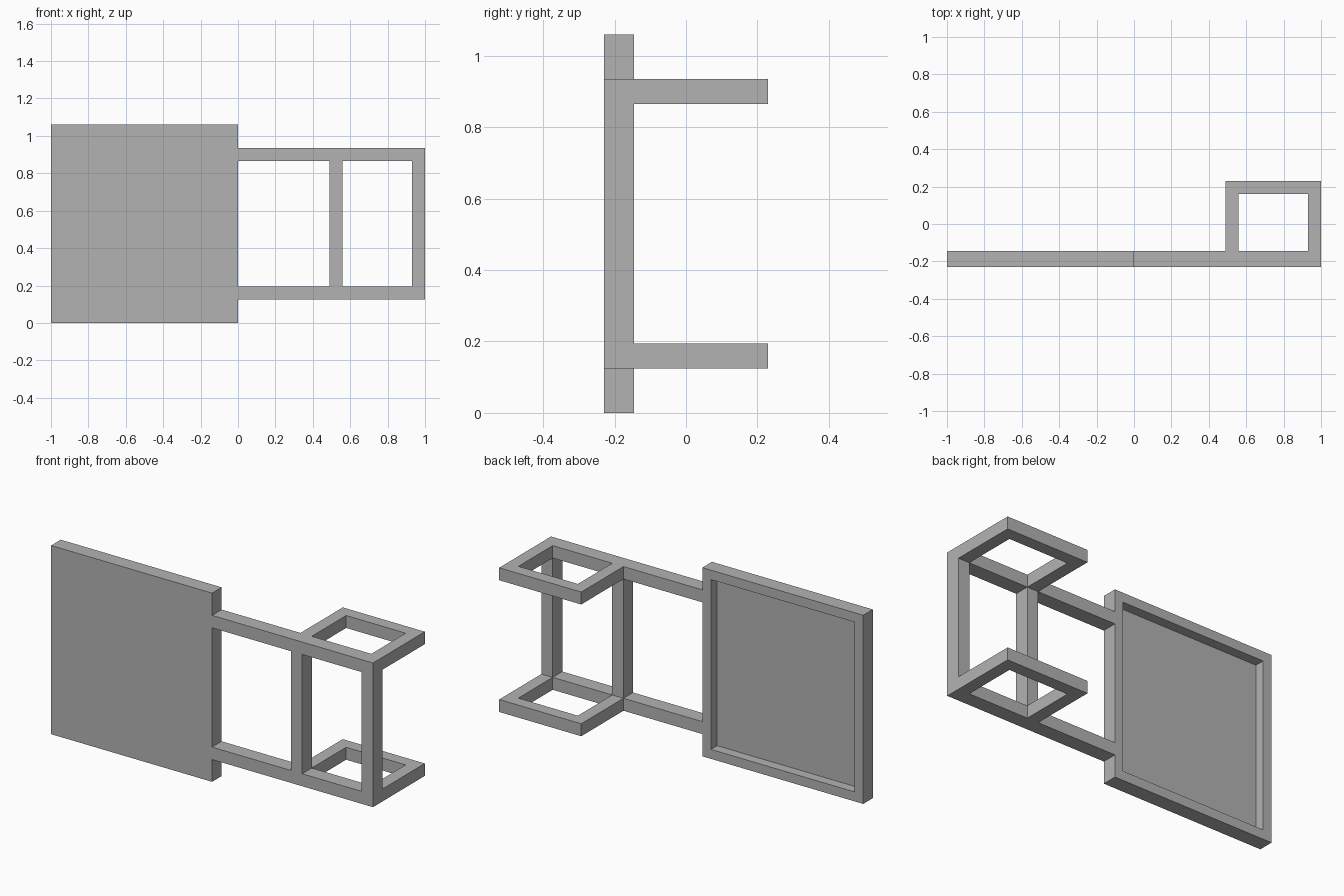
import bpy
import bmesh
from mathutils import Vector

default = bpy.data.objects.get("Cube")
if default:
    bpy.data.objects.remove(default, do_unlink=True)

grey = bpy.data.materials.new("plain_grey")
grey.use_nodes = True
COLOUR = (0.45, 0.45, 0.45, 1.0)
grey.diffuse_color = COLOUR
grey.node_tree.nodes["Principled BSDF"].inputs["Base Color"].default_value = COLOUR

# Shared dimensions
FRONT, MID, BACK = -0.23, -0.145, 0.23
BAR = 0.07
HEIGHT = 1.06
POST_X, END_X = 0.49, 1.0
RAIL_LOW, RAIL_HIGH = 0.125, 0.865


def finish(bm, name):
    bmesh.ops.recalc_face_normals(bm, faces=bm.faces)
    mesh = bpy.data.meshes.new(name)
    bm.to_mesh(mesh)
    bm.free()
    mesh.materials.append(grey)
    obj = bpy.data.objects.new(name, mesh)
    bpy.context.collection.objects.link(obj)
    return obj


def extrude(bm, offset):
    """Turn the flat faces in bm into a solid along offset."""
    result = bmesh.ops.extrude_face_region(bm, geom=bm.faces[:], use_keep_orig=True)
    verts = [g for g in result["geom"] if isinstance(g, bmesh.types.BMVert)]
    bmesh.ops.translate(bm, verts=verts, vec=offset)


# Panel with a recessed back
bm = bmesh.new()
bmesh.ops.create_cube(bm, size=1)
bmesh.ops.scale(bm, verts=bm.verts, vec=(1, MID - FRONT, HEIGHT))
bmesh.ops.translate(bm, verts=bm.verts, vec=(-0.5, (FRONT + MID) / 2, HEIGHT / 2))
bm.normal_update()
back = max(bm.faces, key=lambda f: f.normal.y)
bmesh.ops.inset_region(bm, faces=[back], thickness=0.053, use_even_offset=True)
floor = bmesh.ops.extrude_discrete_faces(bm, faces=[back])["faces"][0]
bmesh.ops.translate(bm, verts=floor.verts, vec=(0, -0.055, 0))
finish(bm, "recessed_panel")

# Front frame: two rails and two posts in one piece, with two open windows
bm = bmesh.new()
xs = [0, POST_X, POST_X + BAR, END_X - BAR, END_X]
zs = [RAIL_LOW, RAIL_LOW + BAR, RAIL_HIGH, RAIL_HIGH + BAR]
grid = [[bm.verts.new((x, FRONT, z)) for z in zs] for x in xs]
for i in range(len(xs) - 1):
    for j in range(len(zs) - 1):
        if j == 1 and i in (0, 2):
            continue
        bm.faces.new((grid[i][j], grid[i + 1][j], grid[i + 1][j + 1], grid[i][j + 1]))
extrude(bm, Vector((0, MID - FRONT, 0)))
finish(bm, "front_frame")

# U-shaped brackets behind each rail
for name, z in (("lower_bracket", RAIL_LOW), ("upper_bracket", RAIL_HIGH)):
    bm = bmesh.new()
    inner_l, inner_r, inner_b = POST_X + BAR, END_X - BAR, BACK - BAR
    outline = [(POST_X, MID), (inner_l, MID), (inner_l, inner_b), (inner_r, inner_b),
               (inner_r, MID), (END_X, MID), (END_X, BACK), (POST_X, BACK)]
    bm.faces.new([bm.verts.new((x, y, z)) for x, y in outline])
    extrude(bm, Vector((0, 0, BAR)))
    finish(bm, name)
